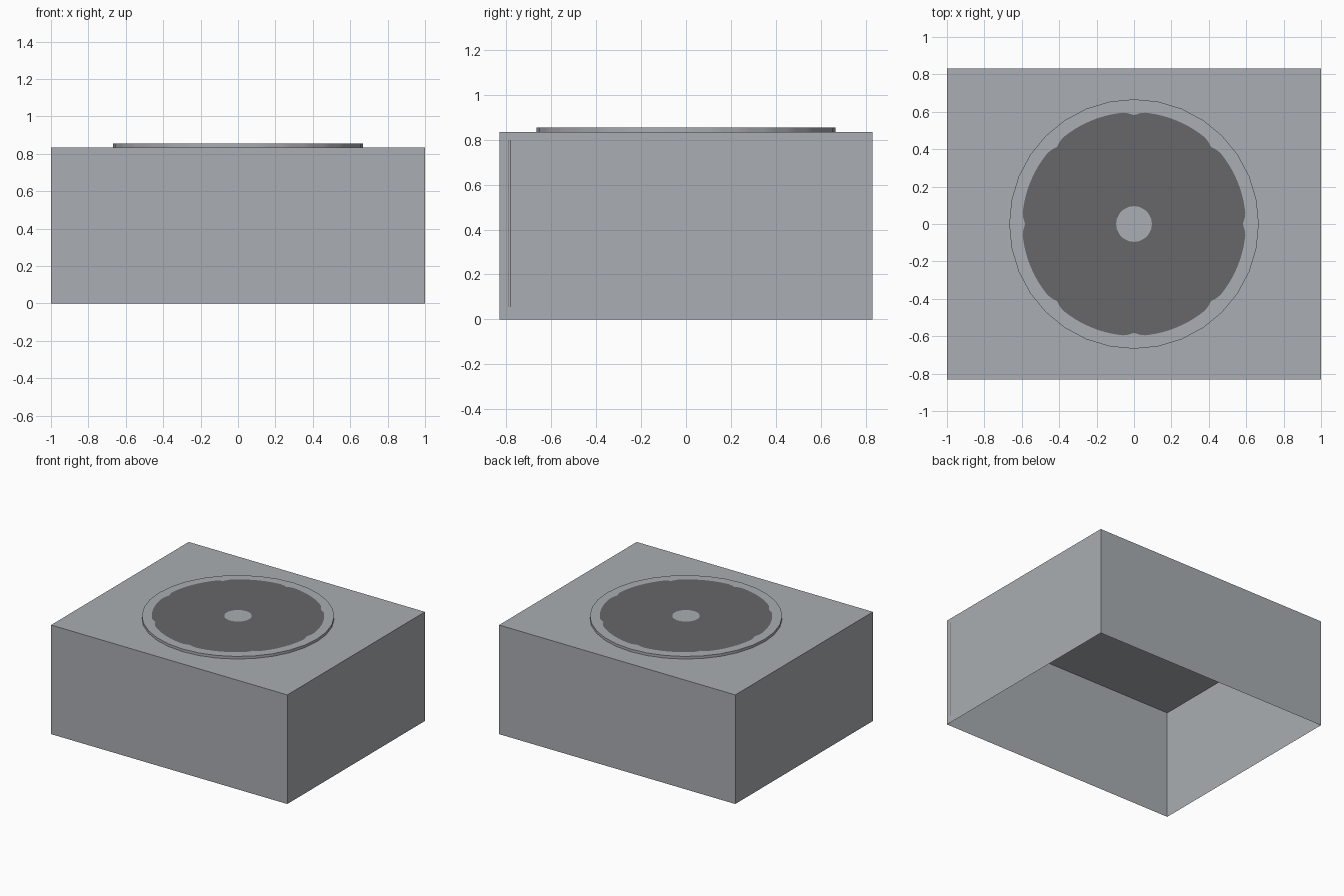
import bpy, bmesh, math

if "Cube" in bpy.data.objects:
    bpy.data.objects.remove(bpy.data.objects["Cube"])


def material(name, rgb):
    m = bpy.data.materials.new(name)
    m.diffuse_color = (*rgb, 1)
    m.use_nodes = True
    m.node_tree.nodes["Principled BSDF"].inputs["Base Color"].default_value = m.diffuse_color
    return m


grey = material("light_grey", (0.40, 0.42, 0.445))
dark = material("dark_grey", (0.135, 0.135, 0.145))
W, D, H, TOP = 1.0, 0.832, 0.835, 0.855


def finish(bm, name, mats):
    me = bpy.data.meshes.new(name)
    bm.to_mesh(me)
    bm.free()
    ob = bpy.data.objects.new(name, me)
    bpy.context.collection.objects.link(ob)
    for m in mats:
        me.materials.append(m)
    return ob


# Housing: thin shell, open at the bottom
bm = bmesh.new()
bmesh.ops.create_cube(bm, size=1)
for v in bm.verts:
    v.co = (v.co.x * 2 * W, v.co.y * 2 * D, (v.co.z + 0.5) * H)
bmesh.ops.delete(bm, geom=[f for f in bm.faces if f.normal.z < -0.5], context='FACES_ONLY')
finish(bm, "housing", [grey])

# Fan cover: low disc, its top split into rim, dark opening and hub
N, STEP = 128, 4


def opening_radius(a):
    # small notches where the eight grille spokes meet the rim
    off = abs((a + math.pi / 8) % (math.pi / 4) - math.pi / 8)
    return 0.598 - (0.016 if off < 0.03 else 0.006 if off < 0.08 else 0)


def rim_radius(a):
    # 32-sided outline
    seg = 2 * math.pi / 32
    return 0.667 * math.cos(seg / 2) / math.cos(a % seg - seg / 2)


bm = bmesh.new()
rings = []
for radius, z in ((rim_radius, H), (rim_radius, TOP), (opening_radius, TOP), (lambda a: 0.095, TOP)):
    ring = []
    for i in range(N):
        a = 2 * math.pi * i / N
        ring.append(bm.verts.new((radius(a) * math.cos(a), radius(a) * math.sin(a), z)))
    rings.append(ring)
for r in range(3):
    for i in range(N):
        j = (i + 1) % N
        f = bm.faces.new((rings[r][i], rings[r][j], rings[r + 1][j], rings[r + 1][i]))
        f.material_index = 1 if r == 2 else 0
bm.faces.new(rings[3])
cover = finish(bm, "fan_cover", [grey, dark])
bpy.context.view_layer.objects.active = cover
cover.select_set(True)
bpy.ops.object.shade_smooth_by_angle(angle=math.radians(30))

# Panel seam on the right side: two hairlines
bm = bmesh.new()
for y in (-0.790, -0.782):
    x = W + 0.001
    bm.faces.new([bm.verts.new(p) for p in (
        (x, y - 0.0015, 0.055), (x, y + 0.0015, 0.055), (x, y + 0.0015, 0.80), (x, y - 0.0015, 0.80))])
finish(bm, "side_seam", [dark])
